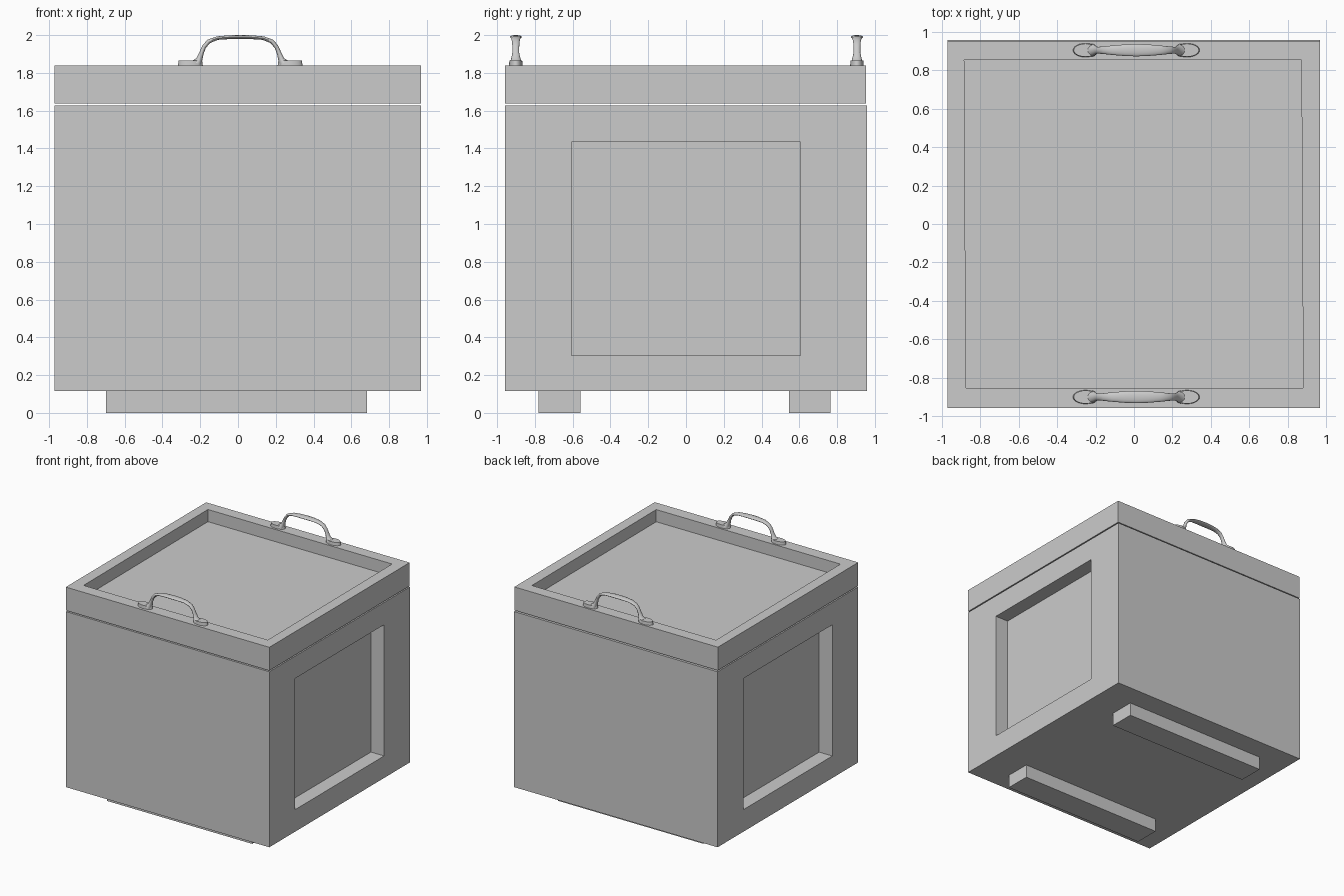
import bpy, bmesh, math
from mathutils import Vector

if "Cube" in bpy.data.objects:
    bpy.data.objects.remove(bpy.data.objects["Cube"], do_unlink=True)

grey = bpy.data.materials.new("light_grey")
grey.use_nodes = True
grey.diffuse_color = (0.6, 0.6, 0.6, 1)
grey.node_tree.nodes["Principled BSDF"].inputs["Base Color"].default_value = (0.6, 0.6, 0.6, 1)


def finish(bm, name, smooth=False):
    bmesh.ops.recalc_face_normals(bm, faces=bm.faces[:])
    mesh = bpy.data.meshes.new(name)
    bm.to_mesh(mesh)
    bm.free()
    mesh.materials.append(grey)
    ob = bpy.data.objects.new(name, mesh)
    bpy.context.collection.objects.link(ob)
    if smooth:
        bpy.ops.object.select_all(action='DESELECT')
        ob.select_set(True)
        bpy.context.view_layer.objects.active = ob
        bpy.ops.object.shade_smooth_by_angle(angle=math.radians(40))
    return ob


def box(lo, hi):
    bm = bmesh.new()
    bmesh.ops.create_cube(bm, size=1)
    lo, hi = Vector(lo), Vector(hi)
    for v in bm.verts:
        v.co = [lo[i] + (v.co[i] + 0.5) * (hi[i] - lo[i]) for i in range(3)]
    bm.normal_update()
    return bm


def recess(bm, normal, place, depth):
    """Inset the face along normal, move its corners with place, push it in."""
    normal = Vector(normal)
    face = max(bm.faces, key=lambda f: f.normal.dot(normal))
    bmesh.ops.inset_individual(bm, faces=[face], thickness=0.1)
    for v in face.verts:
        place(v.co)
    pushed = bmesh.ops.extrude_discrete_faces(bm, faces=[face])["faces"][0]
    for v in pushed.verts:
        v.co -= normal * depth
    bm.normal_update()


# Body with a sunken panel on each side
def panel_corner(co):
    co.y = math.copysign(0.605, co.y)
    co.z = 1.435 if co.z > 0.9 else 0.305


body = box((-0.971, -0.958, 0.115), (0.969, 0.957, 1.627))
for side in (-1, 1):
    recess(body, (side, 0, 0), panel_corner, 0.125)
finish(body, "body")


# Lid with a shallow, slightly skewed tray
def tray_corner(co):
    co.x = math.copysign(0.878, co.x) - (0.006 if co.y > 0 else -0.003)
    co.y = math.copysign(0.853, co.y)


lid = box((-0.971, -0.958, 1.637), (0.969, 0.953, 1.838))
recess(lid, (0, 0, 1), tray_corner, 0.105)
finish(lid, "lid")

# Runner feet
for name, y in (("front_foot", -0.67), ("back_foot", 0.655)):
    finish(box((-0.7, y - 0.111, 0), (0.682, y + 0.111, 0.115)), name)

# Handle stations: outer x, outer z, inner x, inner z, half width
HALF = [(-.255, .026, -.205, 0, .033), (-.232, .04, -.202, .025, .026),
        (-.215, .075, -.195, .06, .018), (-.2, .107, -.183, .093, .018),
        (-.175, .137, -.16, .12, .02), (-.125, .155, -.118, .137, .025),
        (-.06, .161, -.057, .141, .03), (0, .162, 0, .142, .032)]
STATIONS = HALF + [(-a, b, -c, d, w) for a, b, c, d, w in HALF[-2::-1]]
SIDES = 16


def handle(name, y):
    bm = bmesh.new()
    origin = Vector((0.012, y, 1.838))
    rings = []
    for xo, zo, xi, zi, w in STATIONS:
        mid = origin + Vector(((xo + xi) / 2, 0, (zo + zi) / 2))
        up = Vector(((xo - xi) / 2, 0, (zo - zi) / 2))
        angles = [math.tau * k / SIDES for k in range(SIDES)]
        rings.append([bm.verts.new(mid + up * math.cos(a) + Vector((0, w * math.sin(a), 0)))
                      for a in angles])
    for r, s in zip(rings, rings[1:]):
        for k in range(SIDES):
            n = (k + 1) % SIDES
            bm.faces.new((r[k], r[n], s[n], s[k]))
    bm.faces.new(rings[0])
    bm.faces.new(rings[-1])
    # Oval mounting pads
    for side in (-1, 1):
        pad = bmesh.ops.create_cone(bm, cap_ends=True, segments=24, radius1=1,
                                    radius2=0.94, depth=0.027)["verts"]
        for v in pad:
            v.co = origin + Vector((side * 0.264 + v.co.x * 0.066, v.co.y * 0.036, v.co.z + 0.0135))
    finish(bm, name, smooth=True)


handle("front_handle", -0.901)
handle("back_handle", 0.905)
